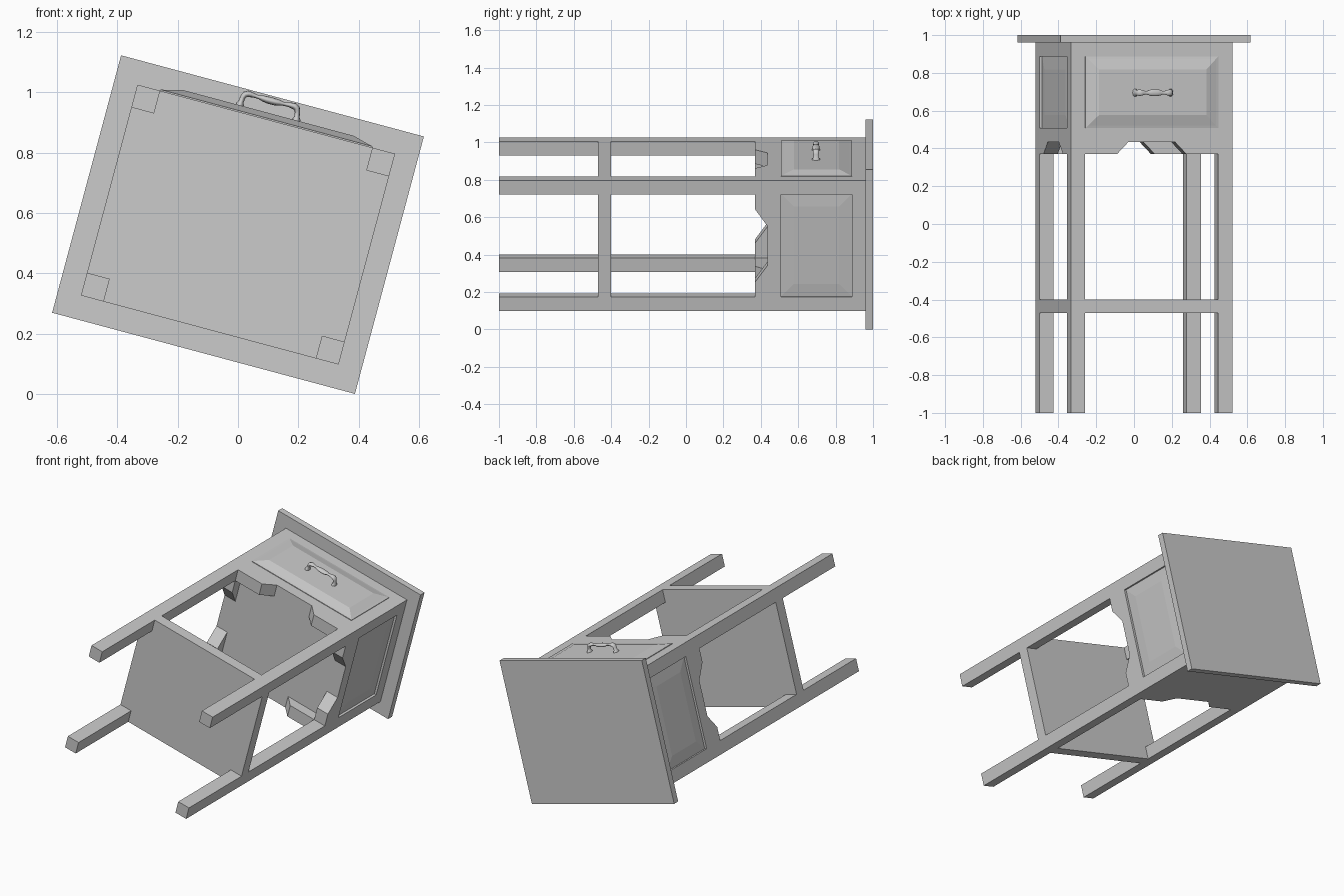
import bpy, bmesh, math
from mathutils import Matrix

if "Cube" in bpy.data.objects:
    bpy.data.objects.remove(bpy.data.objects["Cube"])

# Whole table lies on its back along y, rolled 15 degrees about its length
BASE = Matrix.Translation((0, 0, 0.5615)) @ Matrix.Rotation(math.radians(15), 4, 'Y')
W, D, LEG = 0.4425, 0.362, 0.078        # body half width, half depth, leg size
WI, DI = W - LEG, D - LEG               # inner faces of the legs
FLOOR, TOP = -1.0, 0.96


def turn(deg):
    return Matrix.Rotation(math.radians(deg), 4, 'Y')


def add(name, bm, local=Matrix()):
    bmesh.ops.recalc_face_normals(bm, faces=bm.faces)
    mesh = bpy.data.meshes.new(name)
    bm.to_mesh(mesh)
    bm.free()
    ob = bpy.data.objects.new(name, mesh)
    bpy.context.collection.objects.link(ob)
    ob.matrix_world = BASE @ local
    return ob


def stack(name, rings, local=Matrix()):
    """Skin a list of closed rings, capping both ends."""
    bm = bmesh.new()
    loops = [[bm.verts.new(p) for p in ring] for ring in rings]
    n = len(loops[0])
    for a, b in zip(loops, loops[1:]):
        for i in range(n):
            j = (i + 1) % n
            bm.faces.new((a[i], a[j], b[j], b[i]))
    bm.faces.new(loops[0][::-1])
    bm.faces.new(loops[-1])
    return add(name, bm, local)


def prism(name, outline, z0, z1, local=Matrix()):
    return stack(name, [[(x, y, z) for x, y in outline] for z in (z0, z1)], local)


def box(name, x0, x1, y0, y1, z0, z1, local=Matrix()):
    return prism(name, [(x0, y0), (x1, y0), (x1, y1), (x0, y1)], z0, z1, local)


def raised_panel(name, hw, y0, y1, levels, local):
    """Rectangle stepping inward; levels are (inset, z)."""
    rings = [[(-hw + i, y0 + i, z), (hw - i, y0 + i, z),
              (hw - i, y1 - i, z), (-hw + i, y1 - i, z)] for i, z in levels]
    return stack(name, rings, local)


def apron(name, hw, cut_low, cut_high, top, face, local):
    """Rail between legs with a trapezoid cut in its lower edge."""
    outline = [(-hw, 0.37), (-cut_low, 0.37), (-cut_high, 0.435), (cut_high, 0.435),
               (cut_low, 0.37), (hw, 0.37), (hw, top), (-hw, top)]
    return prism(name, outline, face - LEG, face, local)


# Table top
box("table_top", -0.52, 0.52, TOP, 1.0, -0.442, 0.442)

# Legs
for sx, side in ((-1, "left"), (1, "right")):
    for sz, end in ((-1, "back"), (1, "front")):
        xs = sorted((sx * WI, sx * W))
        zs = sorted((sz * DI, sz * D))
        box(f"{end}_{side}_leg", *xs, FLOOR, TOP, *zs)

# Lower shelf, notched around the legs
quarter = [(W, DI), (WI, DI), (WI, D)]
notched = (quarter + [(-x, z) for x, z in quarter[::-1]]
           + [(-x, -z) for x, z in quarter] + [(x, -z) for x, z in quarter[::-1]])
stack("lower_shelf", [[(x, y, z) for x, z in notched] for y in (-0.47, -0.40)])

# Closed underside of the drawer box
box("box_bottom", -WI, WI, 0.435, 0.455, -DI, DI)

# Back apron: one plain board
apron("back_apron", WI, 0.19, 0.127, TOP, D, turn(180))

# Front and side aprons: shaped lower rail, upper rail, and a panel between
P0, P1 = 0.507, 0.888
for name, hw, low, high, face, deg in (("front", WI, 0.19, 0.127, D, 0),
                                       ("right", DI, 0.20, 0.11, W, 90),
                                       ("left", DI, 0.20, 0.11, W, -90)):
    apron(f"{name}_lower_rail", hw, low, high, P0, face, turn(deg))
    box(f"{name}_upper_rail", -hw, hw, P1, TOP, face - LEG, face, turn(deg))
    if name == "front":
        levels = [(0, face - LEG), (0, face + 0.004), (0.014, face + 0.007),
                  (0.07, face + 0.022), (0.085, face + 0.022)]
        raised_panel("drawer_front", hw, P0, P1, levels, turn(deg))
    else:
        levels = [(0, face - LEG), (0, face - 0.014), (0.07, face - 0.009)]
        raised_panel(f"{name}_side_panel", hw, P0, P1, levels, turn(deg))

# Drawer handle: a bent bar with flared feet and a swollen middle (x, z, radius)
half = [(0.097, 0.380, 0.0135), (0.097, 0.388, 0.0135), (0.096, 0.396, 0.009),
        (0.094, 0.412, 0.009), (0.089, 0.423, 0.0105), (0.079, 0.428, 0.011),
        (0.068, 0.428, 0.009), (0.055, 0.427, 0.0065), (0.040, 0.426, 0.0065),
        (0.030, 0.426, 0.0095), (0.015, 0.425, 0.0115)]
path = [(-x, z, r) for x, z, r in half] + [(0, 0.425, 0.012)] + half[::-1]
curve = bpy.data.curves.new("drawer_handle", 'CURVE')
curve.dimensions = '3D'
curve.bevel_depth = 1.0
curve.bevel_resolution = 3
curve.use_fill_caps = True
spline = curve.splines.new('POLY')
spline.points.add(len(path) - 1)
for point, (x, z, r) in zip(spline.points, path):
    point.co = (x, 0, z, 1)
    point.radius = r
spline.use_smooth = True
handle = bpy.data.objects.new("drawer_handle", curve)
bpy.context.collection.objects.link(handle)
handle.matrix_world = BASE @ Matrix.Translation((0, 0.695, 0)) @ Matrix.Diagonal((1, 1.6, 1, 1))
